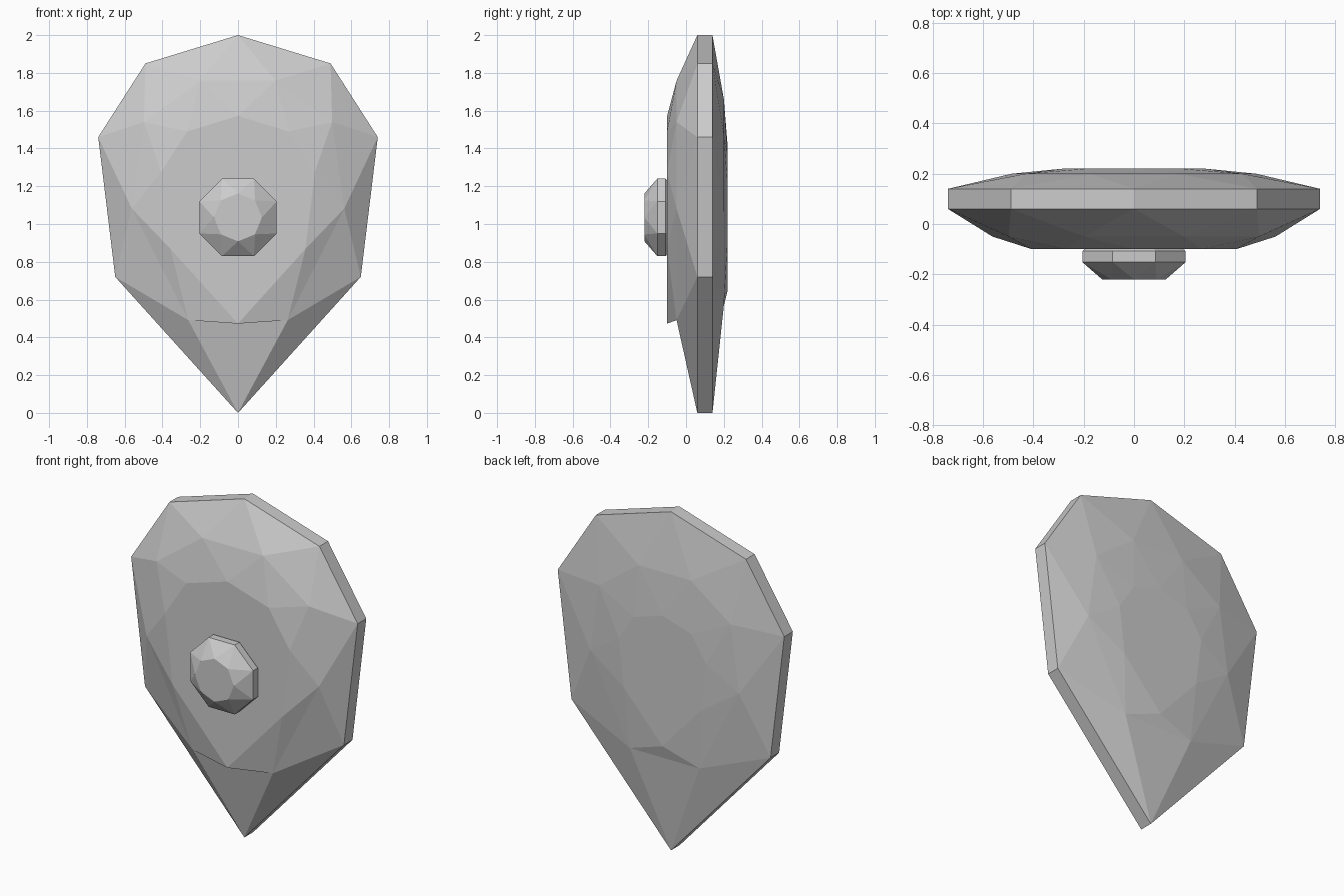
import bpy, bmesh, math

if "Cube" in bpy.data.objects:
    bpy.data.objects.remove(bpy.data.objects["Cube"])

CENTRE = 1.05  # height about which the facet rings shrink


def finish(name, bm):
    bmesh.ops.recalc_face_normals(bm, faces=bm.faces)
    mesh = bpy.data.meshes.new(name)
    bm.to_mesh(mesh)
    bm.free()
    obj = bpy.data.objects.new(name, mesh)
    bpy.context.collection.objects.link(obj)
    return obj


def ring(bm, points, scale, y, cz):
    return [bm.verts.new((x * scale, y, cz + (z - cz) * scale)) for x, z in points]


def bridge(bm, a, b):
    n = len(a)
    for i in range(n):
        j = (i + 1) % n
        bm.faces.new((a[i], a[j], b[j], b[i]))


def midpoints(points):
    nxt = points[1:] + points[:1]
    return [((a[0] + b[0]) / 2, (a[1] + b[1]) / 2) for a, b in zip(points, nxt)]


def brilliant_cut(bm, girdle, points, star_scale, star_y, table_scale, table_y):
    """Girdle, star and kite facets up to a flat table."""
    star = ring(bm, midpoints(points), star_scale, star_y, CENTRE)
    table = ring(bm, points, table_scale, table_y, CENTRE)
    n = len(points)
    for i in range(n):
        j = (i + 1) % n
        bm.faces.new((girdle[i], girdle[j], star[i]))
        bm.faces.new((table[i], table[j], star[i]))
        bm.faces.new((girdle[i], star[i - 1], star[i]))
        bm.faces.new((table[i], star[i - 1], star[i]))
    bm.faces.new(table)


# Large teardrop gem
half = [(0.49, 1.85), (0.74, 1.46), (0.65, 0.72)]
outline = [(0, 2)] + half + [(0, 0)] + [(-x, z) for x, z in reversed(half)]
bm = bmesh.new()
front = ring(bm, outline, 1, 0.06, CENTRE)
back = ring(bm, outline, 1, 0.14, CENTRE)
bridge(bm, front, back)
brilliant_cut(bm, front, outline, 0.81, -0.05, 0.55, -0.10)
brilliant_cut(bm, back, outline, 0.70, 0.20, 0.385, 0.22)
finish("large_gem", bm)

# Small octagonal gem set on the front
def octagon(radius, turn):
    return [(radius * math.sin(math.tau * (i + turn) / 8),
             1.035 + radius * math.cos(math.tau * (i + turn) / 8)) for i in range(8)]

bm = bmesh.new()
rim = octagon(0.222, 0.5)
base = ring(bm, rim, 0.92, -0.095, 1.035)
rear = ring(bm, rim, 1, -0.108, 1.035)
fore = ring(bm, rim, 1, -0.152, 1.035)
table = ring(bm, octagon(0.127, 0), 1, -0.22, 1.035)
bm.faces.new(base)
bridge(bm, base, rear)
bridge(bm, rear, fore)
for i in range(8):
    bm.faces.new((fore[i - 1], fore[i], table[i]))
    bm.faces.new((table[i - 1], table[i], fore[i - 1]))
bm.faces.new(table)
finish("small_gem", bm)
